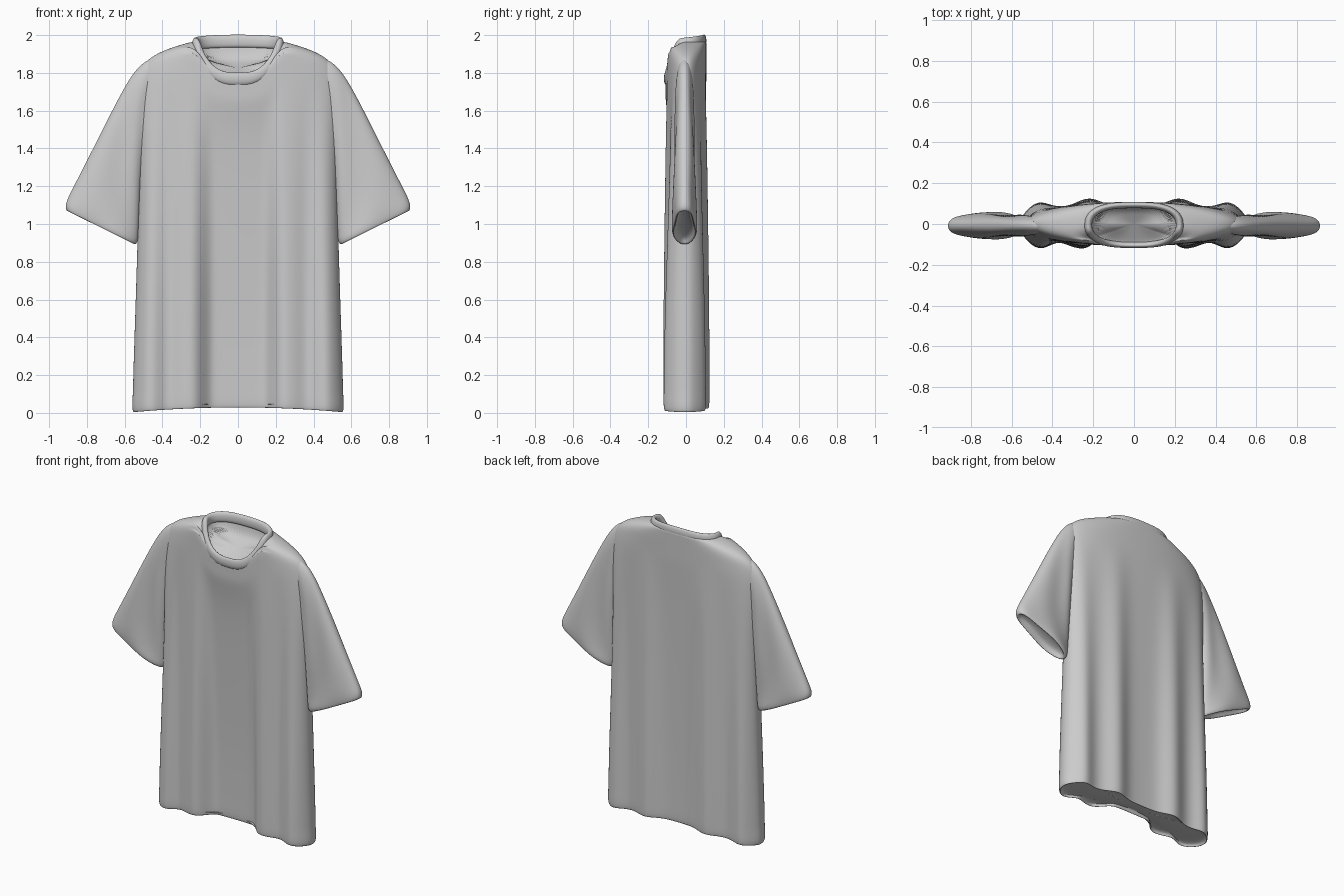
import bpy
import bmesh
import math

if "Cube" in bpy.data.objects:
    bpy.data.objects.remove(bpy.data.objects["Cube"], do_unlink=True)

fabric = bpy.data.materials.new("grey_fabric")
fabric.use_nodes = True
GREY = (0.6, 0.6, 0.6, 1)
fabric.diffuse_color = GREY
bsdf = fabric.node_tree.nodes["Principled BSDF"]
bsdf.inputs["Base Color"].default_value = GREY
bsdf.inputs["Roughness"].default_value = 0.8


def loft(name, rings, closed=False, mirror=False):
    """Skin a list of equal rings; cap the ends unless the loft is closed."""
    bm = bmesh.new()
    rows = [[bm.verts.new(p) for p in ring] for ring in rings]
    pairs = list(zip(rows, rows[1:]))
    if closed:
        pairs.append((rows[-1], rows[0]))
    else:
        bm.faces.new(rows[0])
        bm.faces.new(rows[-1])
    for low, high in pairs:
        n = len(low)
        for i in range(n):
            j = (i + 1) % n
            bm.faces.new((low[i], low[j], high[j], high[i]))
    bmesh.ops.recalc_face_normals(bm, faces=bm.faces)
    mesh = bpy.data.meshes.new(name)
    bm.to_mesh(mesh)
    bm.free()
    for face in mesh.polygons:
        face.use_smooth = True
    mesh.materials.append(fabric)
    obj = bpy.data.objects.new(name, mesh)
    bpy.context.collection.objects.link(obj)
    if mirror:
        obj.modifiers.new("mirror", "MIRROR")
    smooth = obj.modifiers.new("smooth", "SUBSURF")
    smooth.levels = smooth.render_levels = 2
    return obj


def angles(n):
    return [2 * math.pi * i / n for i in range(n)]


def bump(x, centre, width):
    return math.exp(-((x - centre) / width) ** 2)


def ramp(x, start, end):
    t = max(0.0, min(1.0, (x - start) / (end - start)))
    return t * t * (3 - 2 * t)


def rounded(c, p):
    return max(0.0, 1 - abs(c) ** p) ** 0.45


def neck_drop(x, s):
    """How far the front of the neckline hangs below the back."""
    if s >= 0:
        return 0.0
    return 0.185 * max(0.0, 1 - abs(x / 0.235) ** 3) * min(1, -s * 2)


def hem_depth(x, front):
    """Depth of the hanging folds, front or back."""
    side = bump(abs(x), 0.48, 0.075)
    if front:
        lobe = ramp(abs(x), 0.13, 0.24)
        return 0.035 + 0.088 * lobe - 0.03 * bump(abs(x), 0.37, 0.06) + 0.03 * side
    return 0.085 + 0.042 * bump(abs(x), 0.22, 0.08) + 0.05 * side


def body_ring(z, w, inset=0.0, rise=None):
    hang = max(0.0, min(1.0, (1.72 - z) / 1.3)) ** 0.6
    if rise is None:
        rise = max(0.0, (z - 1.4) / 0.565)
    ring = []
    for a in angles(96):
        c, s = math.cos(a), math.sin(a)
        x = w * c
        chest = 0.108 - 0.035 * min(1, abs(x) / 0.5) ** 2
        depth = chest + (hem_depth(x, s < 0) - chest) * hang - inset
        y = math.copysign(depth * rounded(c, 5 if z < 1.8 else 4), s)
        lift = 0.025 * (1 - c * c) * max(0, 1 - z / 0.5)
        ring.append((x, y, z + lift - neck_drop(x, s) * rise))
    return ring


# Body: height and half width from hem to neckline, with recessed ends
profile = [(0.03, 0.562), (0.11, 0.556), (0.16, 0.556), (0.5, 0.545),
           (0.9, 0.532), (1.25, 0.524), (1.5, 0.528), (1.68, 0.53), (1.77, 0.525),
           (1.84, 0.505), (1.885, 0.46), (1.92, 0.39), (1.95, 0.3), (1.968, 0.232)]
body = [body_ring(0.035, 0.54, 0.018), body_ring(0.006, 0.545, 0.012), body_ring(0.0, 0.555, 0.004)]
body += [body_ring(z, w) for z, w in profile]
body += [body_ring(1.96, 0.212, 0.016), body_ring(1.85, 0.2, 0.022, 0.4)]
loft("shirt_body", body)

# Sleeves: upper edge, lower edge (x, z) and half thickness, ending in a recessed cuff
sections = [((0.40, 1.885), (0.42, 1.55), 0.03), ((0.48, 1.875), (0.46, 1.5), 0.042),
            ((0.55, 1.81), (0.49, 1.42), 0.047), ((0.615, 1.70), (0.505, 1.31), 0.05),
            ((0.70, 1.535), (0.515, 1.18), 0.053), ((0.80, 1.335), (0.522, 1.05), 0.056),
            ((0.88, 1.18), (0.526, 0.95), 0.061), ((0.917, 1.105), (0.53, 0.905), 0.065),
            ((0.91, 1.068), (0.545, 0.888), 0.058), ((0.895, 1.068), (0.56, 0.9), 0.047),
            ((0.87, 1.095), (0.56, 0.94), 0.04)]
sleeve = []
for k, (top, low, half) in enumerate(sections):
    ring = []
    for a in angles(40):
        c, s = math.cos(a), math.sin(a)
        t = (1 + c) / 2
        wrinkle = 0.006 * math.sin(7 * t + 1.7 * min(k, 7))
        y = math.copysign((half + wrinkle) * rounded(c, 3), s) - 0.008
        ring.append((low[0] + (top[0] - low[0]) * t, y, low[1] + (top[1] - low[1]) * t))
    sleeve.append(ring)
loft("sleeves", sleeve, mirror=True)

# Collar: ribbed band around the neckline, as half width, half depth, height
band = [(0.234, 0.102, -0.05), (0.245, 0.113, -0.03), (0.243, 0.113, 0.0),
        (0.232, 0.106, 0.02), (0.215, 0.093, 0.018), (0.205, 0.082, 0.0),
        (0.205, 0.082, -0.04), (0.22, 0.092, -0.05)]
collar = []
for w, d, dz in band:
    ring = []
    for a in angles(64):
        c, s = math.cos(a), math.sin(a)
        z = 1.968 + dz - neck_drop(0.235 * c, s) + 0.016 * max(0, s)
        ring.append((w * c, math.copysign(d * rounded(c, 3), s) - 0.005, z))
    collar.append(ring)
loft("collar", collar, closed=True)
